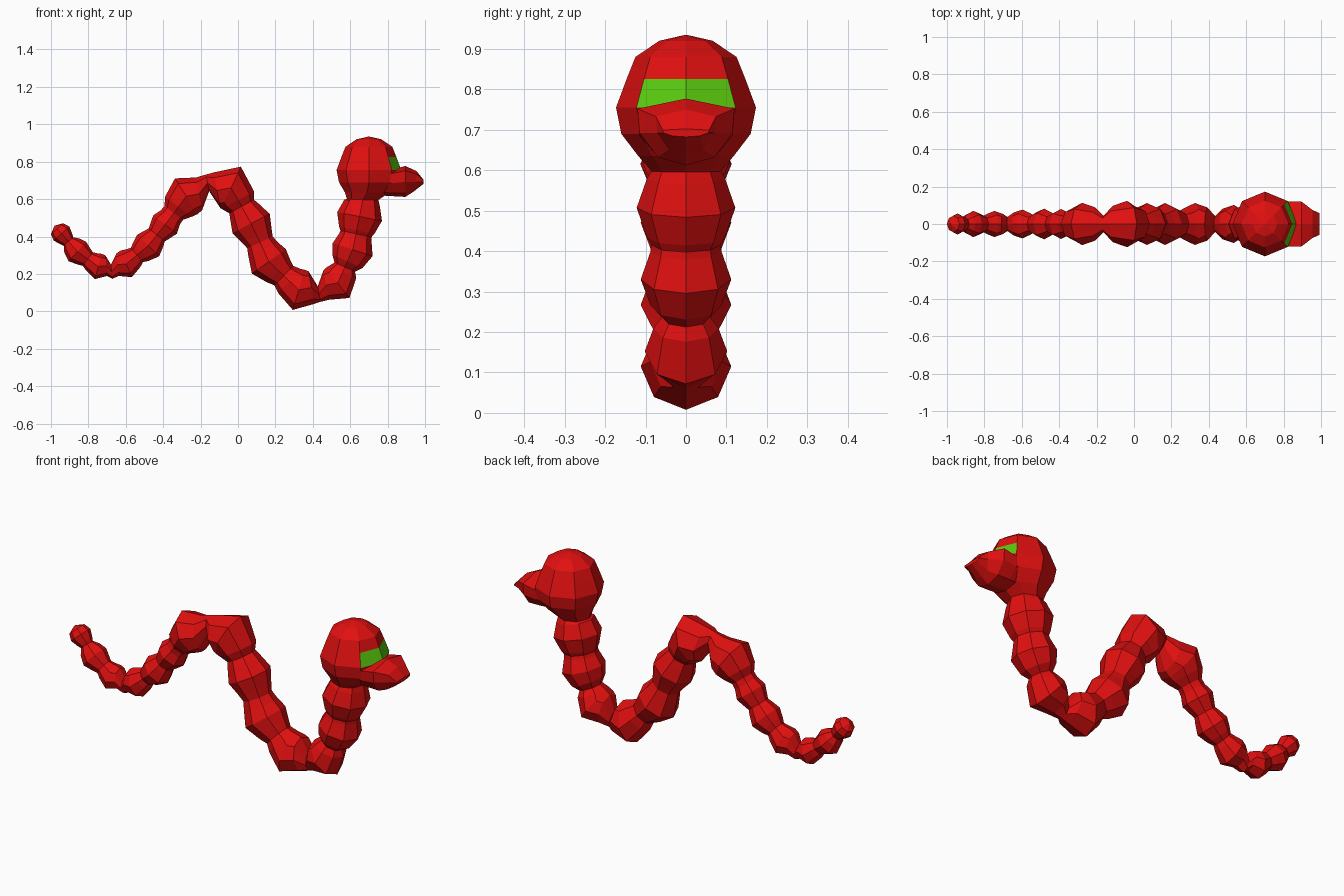
import bpy, bmesh, math
from mathutils import Vector

if "Cube" in bpy.data.objects:
    bpy.data.objects.remove(bpy.data.objects["Cube"])

SIDES = 8


def material(name, rgb):
    m = bpy.data.materials.new(name)
    m.diffuse_color = (*rgb, 1)
    m.use_nodes = True
    m.node_tree.nodes["Principled BSDF"].inputs["Base Color"].default_value = m.diffuse_color
    return m


RED = material("red", (0.75, 0.005, 0.005))
GREEN = material("green", (0.10, 0.58, 0.004))


def loft(name, rings, start=None, end=None):
    """Skin equal-sized rings of points; ends close on a pole point, if given."""
    bm = bmesh.new()
    loops = [[bm.verts.new(p) for p in ring] for ring in rings]
    n = len(loops[0])
    for a, b in zip(loops, loops[1:]):
        for i in range(n):
            j = (i + 1) % n
            bm.faces.new((a[i], a[j], b[j], b[i]))
    for loop, pole in ((loops[0], start), (loops[-1], end)):
        if pole is None:
            bm.faces.new(loop)
        else:
            tip = bm.verts.new(pole)
            for i in range(n):
                bm.faces.new((loop[i], loop[(i + 1) % n], tip))
    bmesh.ops.recalc_face_normals(bm, faces=bm.faces)
    mesh = bpy.data.meshes.new(name)
    bm.to_mesh(mesh)
    bm.free()
    obj = bpy.data.objects.new(name, mesh)
    bpy.context.collection.objects.link(obj)
    mesh.materials.append(RED)
    return obj


def ring(center, axis, radius):
    """Octagon around an axis that lies in the xz plane."""
    up = Vector((-axis.z, 0, axis.x))
    side = Vector((0, 1, 0))
    angles = [2 * math.pi * i / SIDES for i in range(SIDES)]
    return [center + radius * (math.cos(a) * up + math.sin(a) * side) for a in angles]


# Body: beads from tail to neck (x, z, radius, radius of next neck, neck z shift)
BEADS = [
    (-0.944, 0.416, 0.056, 0.034, 0), (-0.859, 0.320, 0.070, 0.045, 0),
    (-0.747, 0.240, 0.070, 0.038, -0.035), (-0.597, 0.254, 0.077, 0.050, 0),
    (-0.480, 0.352, 0.082, 0.055, 0), (-0.390, 0.464, 0.080, 0.062, 0),
    (-0.277, 0.615, 0.113, 0.045, 0.05), (-0.037, 0.661, 0.124, 0.075, 0),
    (0.070, 0.470, 0.112, 0.075, 0), (0.165, 0.267, 0.112, 0.072, 0),
    (0.325, 0.115, 0.112, 0.042, -0.042), (0.533, 0.152, 0.102, 0.060, 0),
    (0.613, 0.330, 0.112, 0.085, 0), (0.650, 0.507, 0.122, 0.085, 0),
]
NECK = Vector((0.667, 0, 0.600))
centers = [Vector((b[0], 0, b[1])) for b in BEADS]
dirs = [(b - a).normalized() for a, b in zip(centers, centers[1:] + [NECK])]
rings = []
cs, sn = math.cos(math.radians(38)), math.sin(math.radians(38))
for i, (x, z, r, neck, shift) in enumerate(BEADS):
    c, d_out = centers[i], dirs[i]
    d_in = dirs[max(i - 1, 0)]
    rings.append(ring(c - d_in * r * sn, d_in, r * cs))
    rings.append(ring(c, (d_in + d_out).normalized(), r))
    rings.append(ring(c + d_out * r * sn, d_out, r * cs))
    if i + 1 < len(BEADS):
        r2 = BEADS[i + 1][2]
        mid = c.lerp(centers[i + 1], r / (r + r2)) + Vector((0, 0, shift))
        rings.append(ring(mid, d_out, neck))
rings.append(ring(NECK, Vector((0, 0, 1)), 0.083))
loft("body", rings, start=centers[0] - dirs[0] * BEADS[0][2])

# Head: rounded octagonal form (z, radius, x of centre)
HEAD = [(0.595, 0.083, 0.667), (0.635, 0.118, 0.69), (0.69, 0.160, 0.70),
        (0.755, 0.173, 0.70), (0.825, 0.147, 0.70), (0.88, 0.125, 0.70),
        (0.92, 0.066, 0.70)]
head = loft("head", [ring(Vector((x, 0, z)), Vector((0, 0, 1)), r) for z, r, x in HEAD],
            end=Vector((0.70, 0, 0.935)))

# Green eye band on the two front faces above the snout
head.data.materials.append(GREEN)
for f in head.data.polygons:
    if 0.755 < f.center.z < 0.825 and f.center.x > 0.79:
        f.material_index = 1

# Snout: flat muzzle, section (y, height) swept forward and narrowed to the nose
SECTION = [(0, 0.085), (0.12, 0.06), (0.115, 0.0), (0.07, -0.06),
           (0, -0.08), (-0.07, -0.06), (-0.115, 0.0), (-0.12, 0.06)]
# x, middle z, width scale, height scale, backward lean of the underside
STATIONS = [(0.74, 0.685, 0.9, 0.80, 0), (0.82, 0.685, 1, 0.86, 0),
            (0.895, 0.692, 1, 1, 0), (0.955, 0.692, 0.62, 0.68, 0.02),
            (0.993, 0.692, 0.48, 0.12, 0)]
loft("snout", [[Vector((x - (lean if h < 0 else 0), y * w, z + h * s)) for y, h in SECTION]
               for x, z, w, s, lean in STATIONS])
